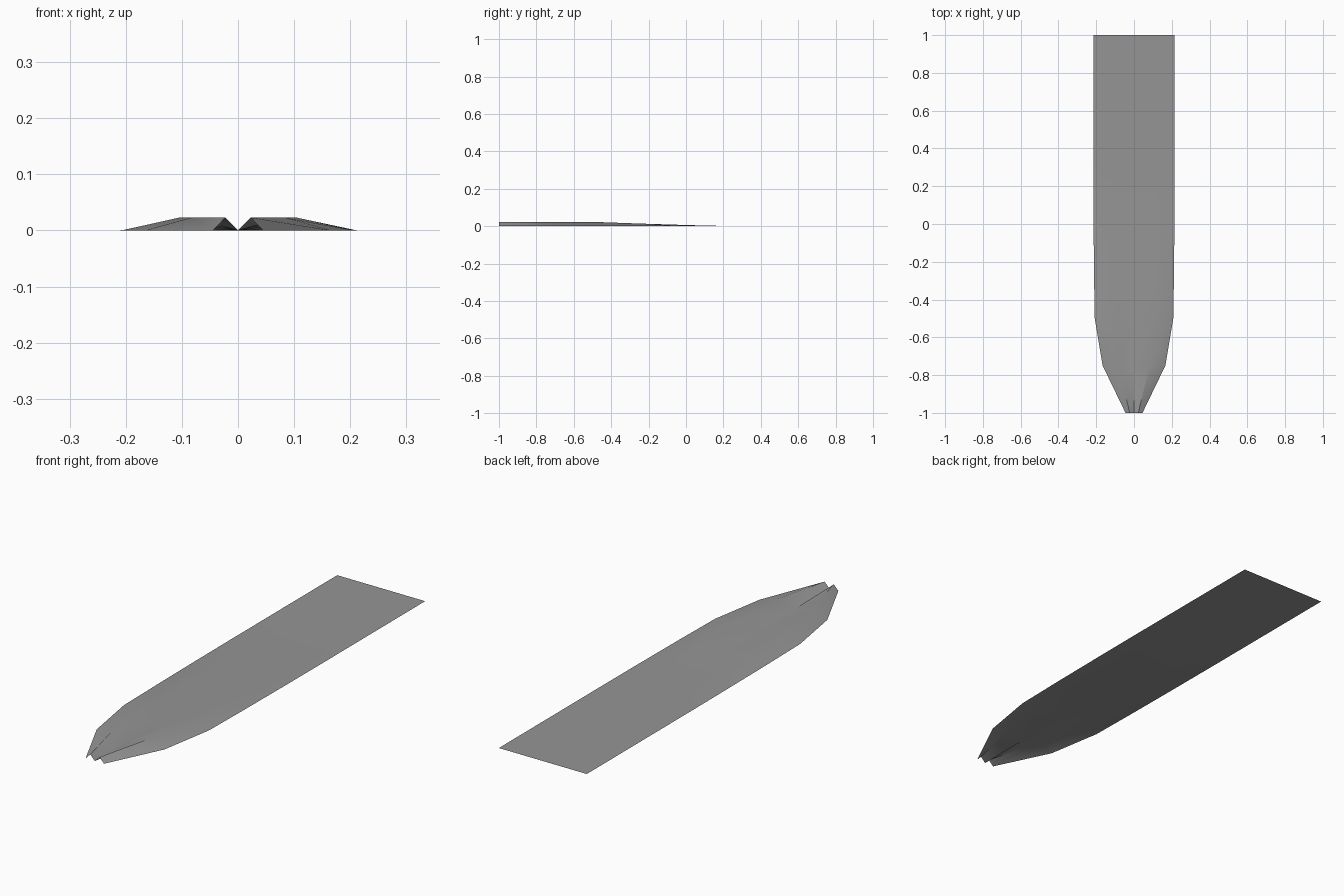
import bpy
import bmesh
import math

if "Cube" in bpy.data.objects:
    bpy.data.objects.remove(bpy.data.objects["Cube"])

# Cross-sections along the blade: y, half width, ridge height
SECTIONS = [
    (-1.00, 0.045, 0.023),
    (-0.75, 0.166, 0.023),
    (-0.50, 0.208, 0.023),
    (-0.25, 0.212, 0.014),
    (0.00, 0.214, 0.006),
    (0.25, 0.215, 0.0),
    (0.50, 0.215, 0.0),
    (0.75, 0.215, 0.0),
    (1.00, 0.215, 0.0),
]

grey = bpy.data.materials.new("grey")
grey.diffuse_color = (0.3, 0.3, 0.3, 1.0)
grey.use_nodes = True
grey.node_tree.nodes["Principled BSDF"].inputs["Base Color"].default_value = grey.diffuse_color

# Open sheet with two ridges and a central valley
bm = bmesh.new()
rows = []
for y, half, ridge in SECTIONS:
    rows.append([bm.verts.new((half * t, y, ridge if abs(t) == 0.5 else 0.0))
                 for t in (-1, -0.5, 0, 0.5, 1)])
for a, b in zip(rows, rows[1:]):
    for i in range(4):
        bm.faces.new((a[i], a[i + 1], b[i + 1], b[i]))

mesh = bpy.data.meshes.new("blade")
bm.to_mesh(mesh)
bm.free()
mesh.materials.append(grey)
blade = bpy.data.objects.new("blade", mesh)
bpy.context.collection.objects.link(blade)

# Smooth body, sharp pleats at the tip
bpy.context.view_layer.objects.active = blade
blade.select_set(True)
bpy.ops.object.shade_smooth_by_angle(angle=math.radians(30))
